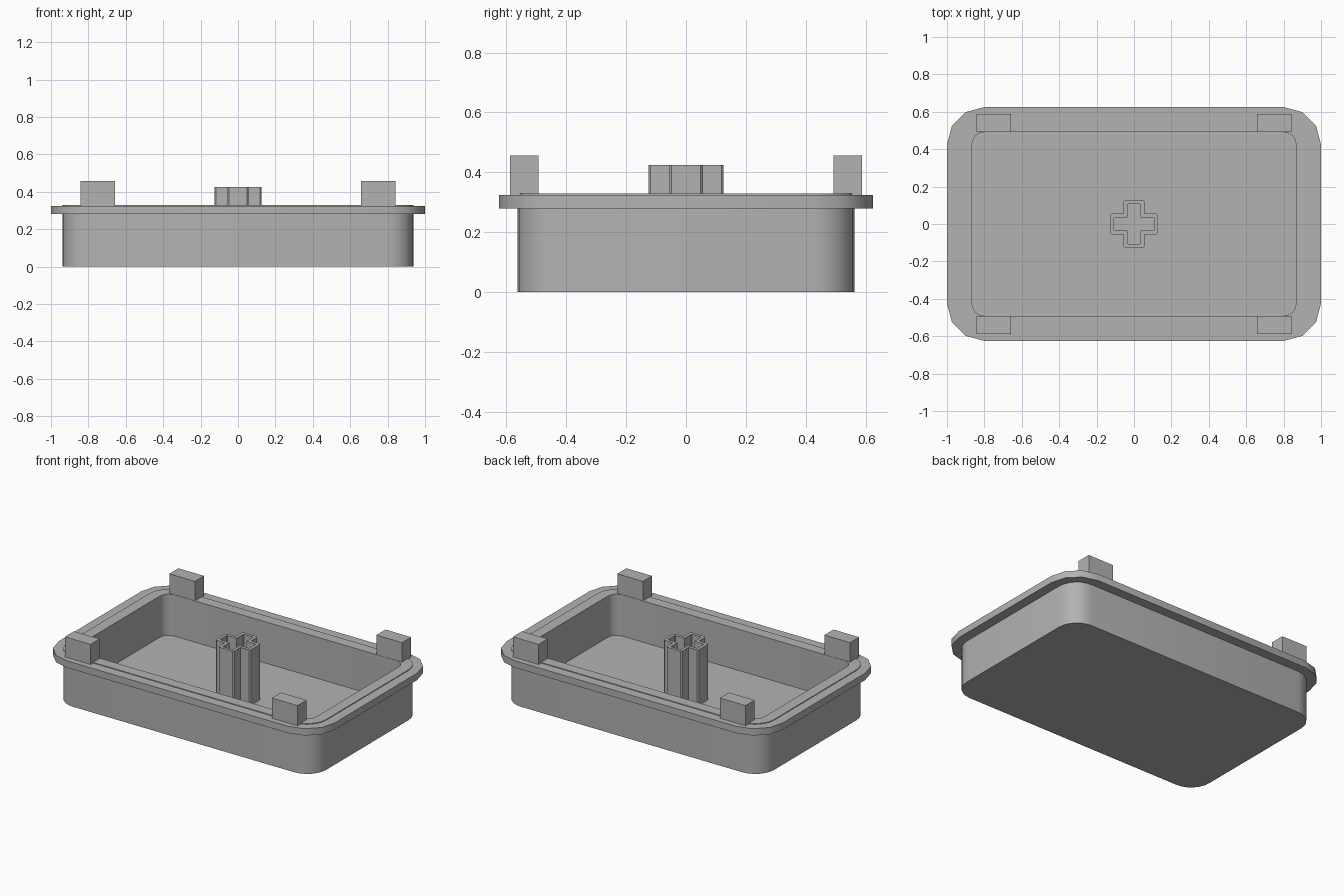
import bpy, bmesh, math

cube = bpy.data.objects.get("Cube")
if cube:
    bpy.data.objects.remove(cube, do_unlink=True)

grey = bpy.data.materials.new("plain grey")
grey.use_nodes = True
COLOUR = (0.45, 0.45, 0.45, 1)
grey.diffuse_color = COLOUR
grey.node_tree.nodes["Principled BSDF"].inputs["Base Color"].default_value = COLOUR

CORNER_X, CORNER_Y = 0.8, 0.425   # shared centre of all rounded corners
FLOOR, LEDGE, FLANGE_TOP, LIP = 0.06, 0.28, 0.325, 0.33


def rounded_rect(radius, segments):
    """Outline around the four shared corner centres, counter-clockwise."""
    points = []
    for i, (sx, sy) in enumerate([(1, 1), (-1, 1), (-1, -1), (1, -1)]):
        for k in range(segments + 1):
            a = math.pi / 2 * (i + k / segments)
            points.append((sx * CORNER_X + radius * math.cos(a),
                           sy * CORNER_Y + radius * math.sin(a)))
    return points


def cross(reach, half, cut):
    """Plus-shaped outline with slightly cut outer corners."""
    arm = [(reach, -half + cut), (reach, half - cut),
           (reach - cut, half), (half, half), (half, reach - cut)]
    arm = [(reach - cut, -half)] + arm[:4]
    points = []
    for i in range(4):
        c, s = [(1, 0), (0, 1), (-1, 0), (0, -1)][i]
        points += [(x * c - y * s, x * s + y * c) for x, y in arm]
    return points


def loft(name, stages, capped=False, smooth=True):
    """Join outlines (points, z) in order; cap both ends or close into a ring."""
    bm = bmesh.new()
    rings = [[bm.verts.new((x, y, z)) for x, y in pts] for pts, z in stages]
    pairs = list(zip(rings, rings[1:]))
    if capped:
        bm.faces.new(rings[0])
        bm.faces.new(rings[-1])
    else:
        pairs.append((rings[-1], rings[0]))
    for a, b in pairs:
        n = len(a)
        for i in range(n):
            j = (i + 1) % n
            bm.faces.new((a[i], a[j], b[j], b[i]))
    bmesh.ops.recalc_face_normals(bm, faces=bm.faces)
    mesh = bpy.data.meshes.new(name)
    bm.to_mesh(mesh)
    bm.free()
    obj = bpy.data.objects.new(name, mesh)
    bpy.context.collection.objects.link(obj)
    mesh.materials.append(grey)
    if smooth:
        bpy.ops.object.select_all(action="DESELECT")
        obj.select_set(True)
        bpy.context.view_layer.objects.active = obj
        bpy.ops.object.shade_smooth_by_angle(angle=math.radians(35))
    return obj


# Open tray with rounded corners
outer = rounded_rect(0.137, 6)
inner = rounded_rect(0.066, 6)
loft("tray", [(outer, 0), (outer, LIP), (inner, LIP), (inner, FLOOR)], capped=True)

# Flange around the rim
edge = rounded_rect(0.2, 3)
hidden = rounded_rect(0.11, 3)
loft("flange", [(edge, LEDGE), (edge, FLANGE_TOP), (hidden, FLANGE_TOP), (hidden, LEDGE)])

# Hollow cross-shaped stem on the tray floor
stem_out = cross(0.126, 0.056, 0.008)
stem_in = cross(0.107, 0.036, 0.004)
loft("stem", [(stem_out, FLOOR - 0.01), (stem_out, 0.425),
              (stem_in, 0.425), (stem_in, FLOOR - 0.01)], smooth=False)

# Four retaining tabs on the rim
for side, sx in (("left", 1), ("right", -1)):
    for end, sy in (("front", -1), ("back", 1)):
        x, y = sx * 0.75, sy * 0.54
        w, d = 0.093, 0.047
        box = [(x - w, y - d), (x + w, y - d), (x + w, y + d), (x - w, y + d)]
        loft(f"{end}_{side}_tab", [(box, FLANGE_TOP - 0.02), (box, 0.457)],
             capped=True, smooth=False)
